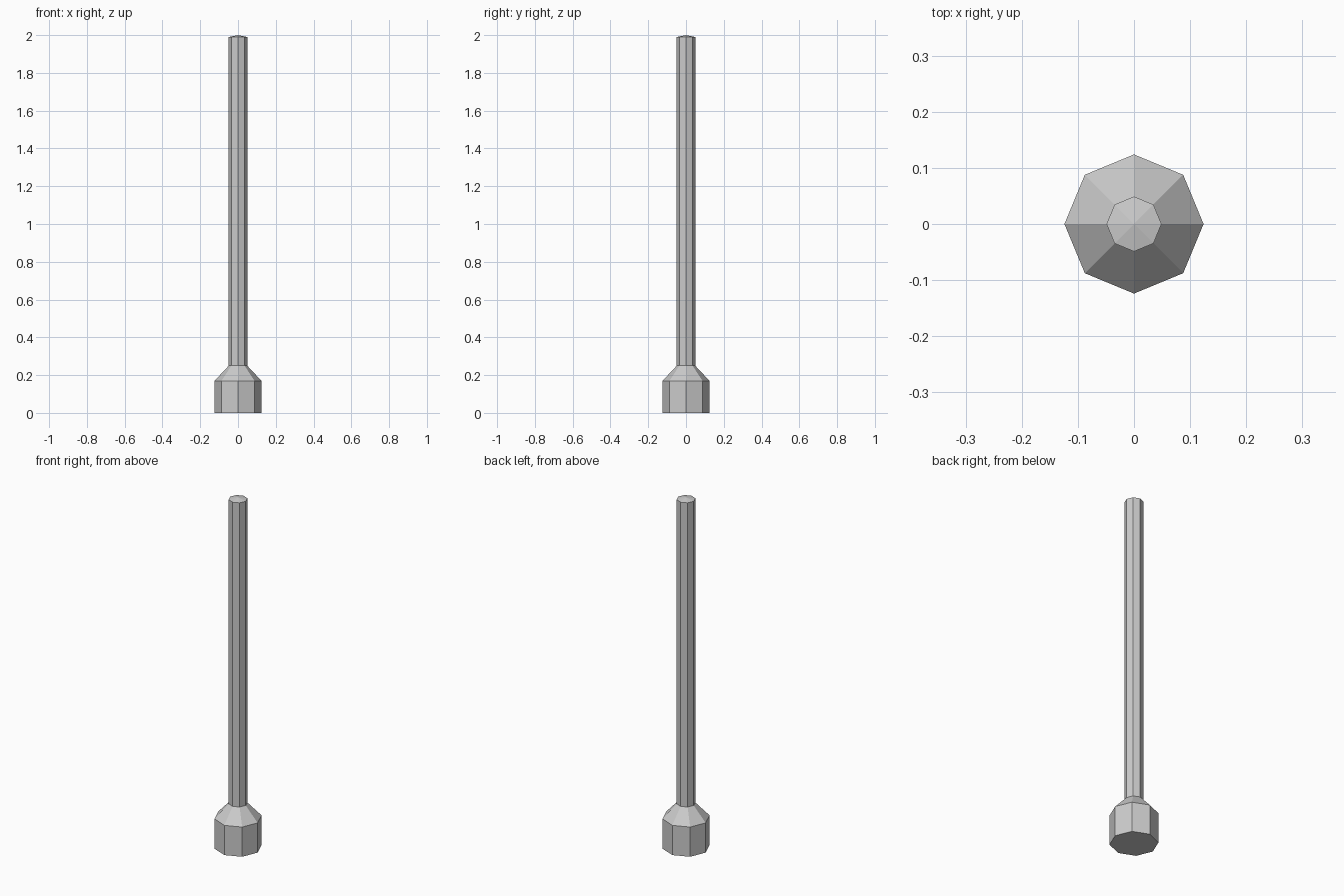
import bpy, bmesh, math

if "Cube" in bpy.data.objects:
    bpy.data.objects.remove(bpy.data.objects["Cube"])

SIDES = 8


def lathe(name, profile):
    """Revolve (radius, height) points around z; zero radius closes to a point."""
    bm = bmesh.new()
    rings = []
    for r, z in profile:
        if r == 0:
            rings.append([bm.verts.new((0, 0, z))] * SIDES)
        else:
            rings.append([bm.verts.new((r * math.cos(i * math.tau / SIDES),
                                        r * math.sin(i * math.tau / SIDES), z))
                          for i in range(SIDES)])
    for low, high in zip(rings, rings[1:]):
        for i in range(SIDES):
            j = (i + 1) % SIDES
            corners = [low[i], low[j], high[j], high[i]]
            bm.faces.new(list(dict.fromkeys(corners)))
    # flat cap under the base
    if profile[0][1] == 0:
        bm.faces.new(rings[0][::-1])
    mesh = bpy.data.meshes.new(name)
    bm.to_mesh(mesh)
    bm.free()
    obj = bpy.data.objects.new(name, mesh)
    bpy.context.collection.objects.link(obj)
    return obj


# Octagonal foot with a tapered shoulder
lathe("base", [(0.124, 0), (0.124, 0.17), (0.049, 0.25)])

# Slim octagonal shaft with a shallow pointed top
lathe("shaft", [(0.049, 0.25), (0.049, 1.99), (0, 2.0)])
